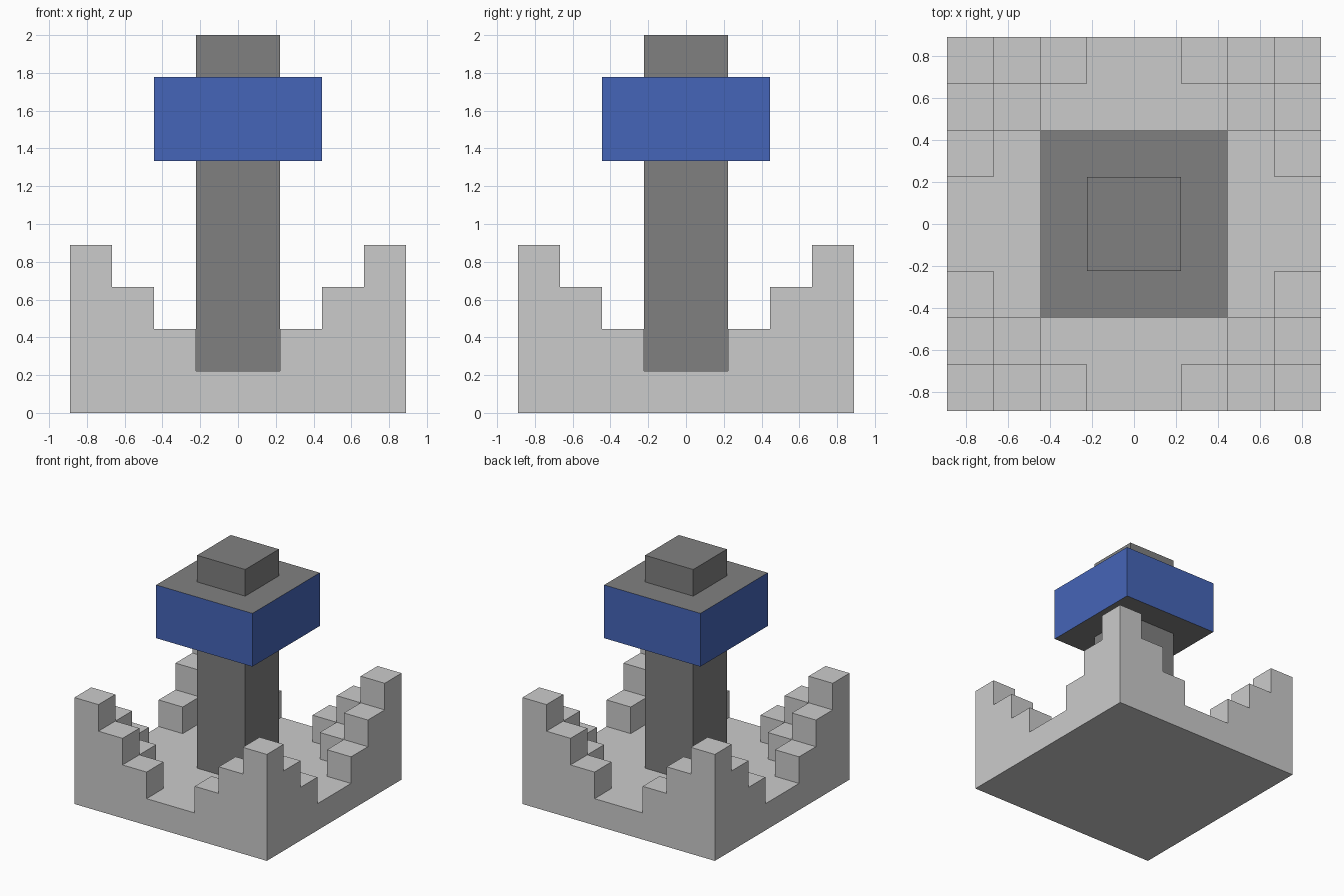
import bpy, bmesh, math

if "Cube" in bpy.data.objects:
    bpy.data.objects.remove(bpy.data.objects["Cube"])

U = 2 / 9          # block size: the model is 8 x 8 x 9 blocks
N = 8


def material(name, color):
    mat = bpy.data.materials.new(name)
    mat.diffuse_color = (*color, 1)
    mat.use_nodes = True
    mat.node_tree.nodes["Principled BSDF"].inputs["Base Color"].default_value = mat.diffuse_color
    return mat


def finish(name, bm, mats=()):
    mesh = bpy.data.meshes.new(name)
    bm.to_mesh(mesh)
    bm.free()
    for m in mats:
        mesh.materials.append(m)
    obj = bpy.data.objects.new(name, mesh)
    bpy.context.collection.objects.link(obj)
    return obj


def box(name, half, z0, z1, mats):
    bm = bmesh.new()
    bmesh.ops.create_cube(bm, size=1)
    for v in bm.verts:
        v.co.x *= 2 * half * U
        v.co.y *= 2 * half * U
        v.co.z = (z1 if v.co.z > 0 else z0) * U
    return finish(name, bm, mats)


def height(i, j):
    """Blocks stacked on a cell: one floor block, stepped up to four at each corner."""
    if not (0 <= i < N and 0 <= j < N):
        return 0
    return max(1, 4 - min(i, N - 1 - i) - min(j, N - 1 - j))


# Base: floor slab with stair-stepped corners as one closed surface
bm = bmesh.new()


def quad(*points):
    bm.faces.new([bm.verts.new(((x - N / 2) * U, (y - N / 2) * U, z * U))
                  for x, y, z in points])


for i in range(N):
    for j in range(N):
        h = height(i, j)
        ring = [(i, j), (i + 1, j), (i + 1, j + 1), (i, j + 1)]
        quad(*[(x, y, h) for x, y in ring])
        quad(*[(x, y, 0) for x, y in reversed(ring)])
        for k, (di, dj) in enumerate([(0, -1), (1, 0), (0, 1), (-1, 0)]):
            a, b = ring[k], ring[(k + 1) % 4]
            for z in range(height(i + di, j + dj), h):
                quad((*a, z), (*b, z), (*b, z + 1), (*a, z + 1))
bmesh.ops.remove_doubles(bm, verts=bm.verts, dist=1e-4)
bmesh.ops.dissolve_limit(bm, angle_limit=math.radians(1), verts=bm.verts, edges=bm.edges)
finish("stepped_base", bm)

# Central column
dark = material("dark_grey", (0.216, 0.216, 0.216))
blue = material("blue", (0.06, 0.13, 0.48))
box("column", 1, 1, 9, [dark])

# Collar: blue sides, dark top and underside
collar = box("collar", 2, 6, 8, [blue, dark])
for face in collar.data.polygons:
    face.material_index = 1 if abs(face.normal.z) > 0.5 else 0
